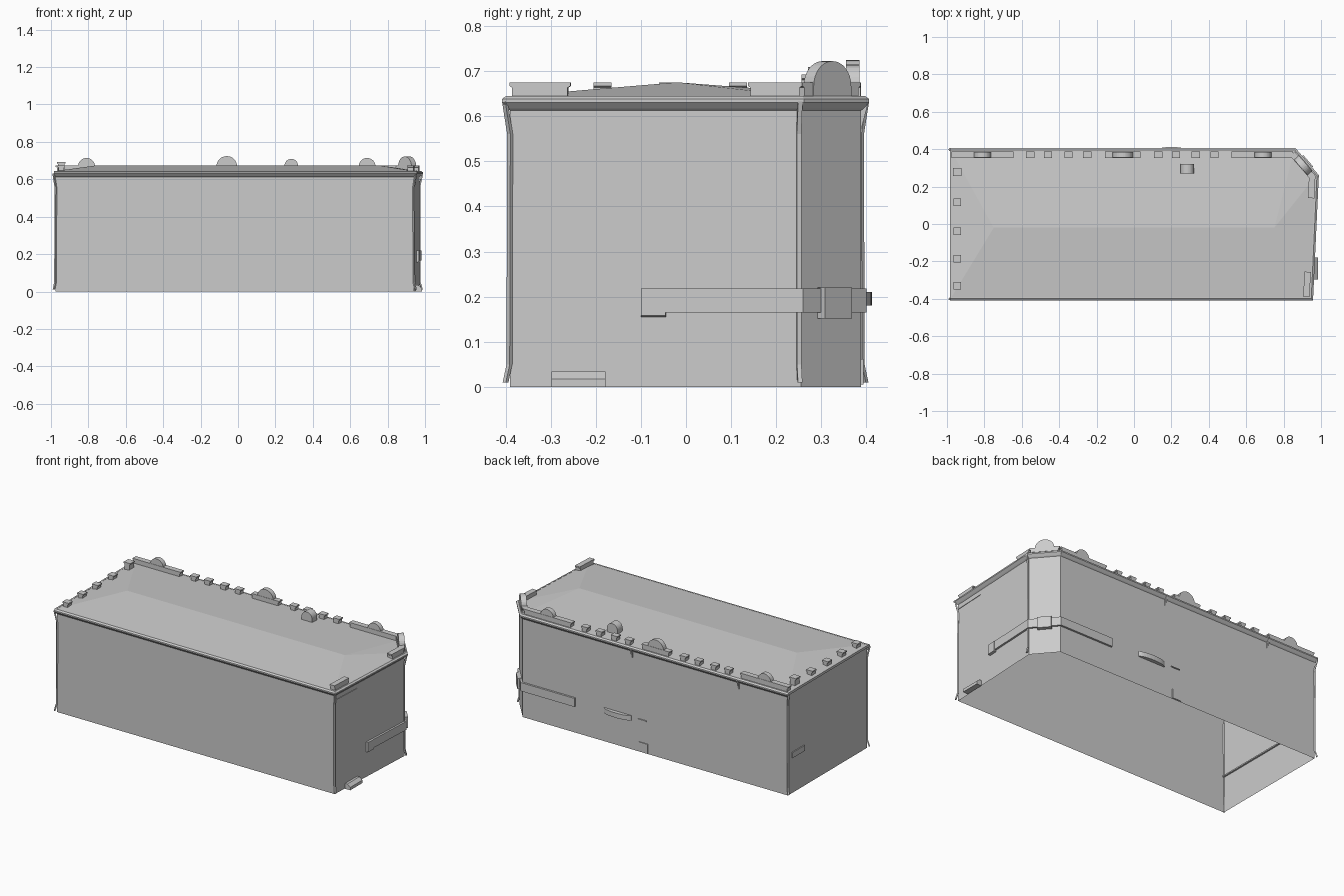
import bpy, bmesh, math
from mathutils import Vector, Matrix

cube = bpy.data.objects.get("Cube")
if cube:
    bpy.data.objects.remove(cube, do_unlink=True)

grey = bpy.data.materials.new("plain grey")
grey.use_nodes = True
GREY = (0.6, 0.6, 0.6, 1)
grey.diffuse_color = GREY
grey.node_tree.nodes["Principled BSDF"].inputs["Base Color"].default_value = GREY


def make(name, verts, faces, fix=True):
    mesh = bpy.data.meshes.new(name)
    mesh.from_pydata([tuple(v) for v in verts], [], faces)
    if fix:
        bm = bmesh.new()
        bm.from_mesh(mesh)
        bmesh.ops.recalc_face_normals(bm, faces=bm.faces)
        bm.to_mesh(mesh)
        bm.free()
    mesh.materials.append(grey)
    obj = bpy.data.objects.new(name, mesh)
    bpy.context.collection.objects.link(obj)
    return obj


def prism(name, profile, depth, matrix):
    """Extrude an (x, z) profile along y, centred, then place it."""
    n = len(profile)
    verts = [matrix @ Vector((x, s * depth / 2, z)) for s in (-1, 1) for x, z in profile]
    faces = [tuple(range(n)), tuple(range(2 * n - 1, n - 1, -1))]
    faces += [(i, (i + 1) % n, n + (i + 1) % n, n + i) for i in range(n)]
    return make(name, verts, faces)


def place(x, y, z=0, turn=0):
    return Matrix.Translation((x, y, z)) @ Matrix.Rotation(turn, 4, 'Z')


def box(name, x0, x1, y0, y1, z0, z1):
    return prism(name, [(x0, z0), (x1, z0), (x1, z1), (x0, z1)], y1 - y0,
                 place(0, (y0 + y1) / 2))


def offset(path, d):
    """Shift an open counter-clockwise path outwards with mitred corners."""
    normals = []
    for a, b in zip(path, path[1:]):
        t = (Vector(b) - Vector(a)).normalized()
        normals.append(Vector((t.y, -t.x)))
    out = []
    for i, p in enumerate(path):
        n0, n1 = normals[max(i - 1, 0)], normals[min(i, len(normals) - 1)]
        out.append(Vector(p) + (n0 + n1) * d / (1 + n0.dot(n1)))
    return out


def sweep(name, path, profile):
    """Sweep a closed (outward, z) profile along a plan path."""
    rings = [[(*p, z) for p in offset(path, d)] for d, z in profile]
    n, m = len(path), len(profile)
    verts = [rings[j][i] for i in range(n) for j in range(m)]
    faces = [(i * m + j, i * m + (j + 1) % m, (i + 1) * m + (j + 1) % m, (i + 1) * m + j)
             for i in range(n - 1) for j in range(m)]
    faces += [tuple(range(m)), tuple(range((n - 1) * m, n * m))]
    return make(name, verts, faces)


# Open-bottomed wall shell with one cut corner
plan = [(-0.975, -0.39), (0.94, -0.39), (0.97, 0.255), (0.855, 0.388), (-0.975, 0.388)]
n = len(plan)
walls = [(x, y, z) for z in (0, 0.64) for x, y in plan]
make("walls", walls, [(i, (i + 1) % n, n + (i + 1) % n, n + i) for i in range(n)], False)

# Shallow hipped roof
eave = [(*p, 0.644) for p in plan]
ridge = [(-0.75, -0.02, 0.675), (0.75, -0.02, 0.675)]
make("roof", eave + ridge, [(0, 1, 6, 5), (1, 2, 6), (2, 3, 6), (3, 4, 5, 6), (4, 0, 5)], False)

# Cornice round the front, end, cut corner and back
cornice = [(0, 0.612), (0.006, 0.617), (0.018, 0.63), (0.018, 0.638), (0.008, 0.645), (0, 0.645)]
sweep("cornice", [(-0.985, -0.39)] + plan[1:4] + [(-0.985, 0.388)], cornice)
box("left_cornice", -0.985, -0.975, -0.39, 0.388, 0.63, 0.645)

# Sign band wrapping the cut corner
end_dir = (Vector(plan[2]) - Vector(plan[1])).normalized()
band_start = Vector(plan[2]) - end_dir * 0.355
sweep("corner_band", [tuple(band_start), plan[2], plan[3], (0.49, 0.388)],
      [(0, 0.165), (0.012, 0.165), (0.012, 0.218), (0, 0.218)])
sweep("band_end", [tuple(band_start), tuple(band_start + end_dir * 0.055)],
      [(0, 0.155), (0.014, 0.158), (0.014, 0.218), (0, 0.218)])
cut = Vector(plan[3]) - Vector(plan[2])
mid = (Vector(plan[2]) + Vector(plan[3])) / 2
cut_turn = math.atan2(cut.y, cut.x)
prism("corner_lamp", [(-0.04, 0.152), (0.04, 0.152), (0.04, 0.22), (-0.04, 0.22)], 0.05,
      place(mid.x, mid.y, 0, cut_turn))

# Thin corner strips, kicked out at foot and head
strip = [(0.018, 0.01), (0.006, 0.05), (0.004, 0.56), (0.02, 0.632)]
strip_profile = strip + [(o - 0.008, z) for o, z in reversed(strip)]
for name, x, y, angle in [("front_left_strip", 0.94, -0.39, -45),
                          ("front_right_strip", -0.975, -0.39, 225),
                          ("cut_corner_strip", 0.97, 0.25, 10),
                          ("back_right_strip", -0.975, 0.388, 135)]:
    prism(name, strip_profile, 0.01, place(x, y, 0, math.radians(angle)))


# Parapet blocks: narrower body under a flat coping
def parapet(name, x, y, length, depth, turn=0, top=0.675):
    a, b = length / 2, length / 2 - 0.006
    prism(name, [(-b, 0.64), (b, 0.64), (b, top - 0.012), (a, top - 0.008),
                 (a, top), (-a, top), (-a, top - 0.008), (-b, top - 0.012)],
          depth, place(x, y, 0, turn))


def arch(name, x, y, radius, base, depth, turn=0):
    points = [(radius * math.cos(i * math.pi / 16), base + radius * math.sin(i * math.pi / 16))
              for i in range(17)]
    prism(name, [(-radius, 0.645)] + points[::-1] + [(radius, 0.645)], depth,
          place(x, y, 0, turn))


BACK = 0.37
for i, (x, length, ax, r) in enumerate([(-0.81, 0.33, -0.81, 0.045), (-0.06, 0.19, -0.06, 0.055),
                                        (0.685, 0.33, 0.69, 0.045)]):
    parapet(f"back_parapet_{i}", x, BACK, length, 0.034)
    arch(f"back_arch_{i}", ax, BACK, r, 0.669, 0.03)
for i, x in enumerate([-0.555, -0.46, -0.35, -0.25, 0.13, 0.225, 0.33, 0.43]):
    parapet(f"back_post_{i}", x, BACK, 0.044, 0.036)
for i, y in enumerate([0.115, -0.04, -0.185, -0.33]):
    parapet(f"side_post_{i}", -0.945, y, 0.042, 0.04)
parapet("tall_side_post", -0.945, 0.278, 0.045, 0.045, 0, 0.692)

end_turn = math.atan2(end_dir.y, end_dir.x)
parapet("end_parapet_front", 0.925, -0.323, 0.135, 0.034, end_turn)
parapet("end_parapet_back", 0.95, 0.198, 0.12, 0.034, end_turn)
parapet("cut_corner_parapet", mid.x - 0.01, mid.y - 0.01, 0.17, 0.034, cut_turn)
arch("cut_corner_arch", mid.x - 0.008, mid.y - 0.008, 0.055, 0.667, 0.034, cut_turn)

# Round-topped roof vent
arch("roof_vent", 0.285, 0.295, 0.036, 0.673, 0.05)

# Doorstep wedge on the end wall
prism("doorstep", [(0, 0), (0.035, 0), (0.035, 0.018), (0.015, 0.034), (0, 0.034)], 0.12,
      place(0.948, -0.238))

# Curved canopy on the back wall
canopy = [(0.2 + 0.095 * math.cos(a), 0.386 + 0.026 * math.sin(a))
          for a in [i * math.pi / 12 for i in range(13)]]
c = len(canopy)
make("back_canopy", [(x, y, z) for z in (0.18, 0.21) for x, y in canopy],
     [tuple(range(c)), tuple(range(c, 2 * c))]
     + [(i, (i + 1) % c, c + (i + 1) % c, c + i) for i in range(c)])

# Small back and side wall fittings
box("back_ledge", 0, 0.06, 0.386, 0.394, 0.2, 0.205)
box("back_hatch", -0.01, 0.05, 0.386, 0.393, 0.005, 0.062)
for i, x in enumerate([-0.635, 0.1]):
    prism(f"cornice_bracket_{i}", [(0, 0.57), (0.016, 0.63), (0, 0.63)], 0.01,
          place(x, 0.388, 0, math.pi / 2))
box("side_plate", -0.981, -0.97, 0.23, 0.35, 0.22, 0.255)
box("inner_rail", -0.975, -0.965, -0.39, 0.13, 0.222, 0.23)
high = Vector(plan[1])
sweep("end_trim", [tuple(high), tuple(high + end_dir * 0.205)],
      [(0, 0.582), (0.003, 0.582), (0.003, 0.585), (0, 0.585)])
